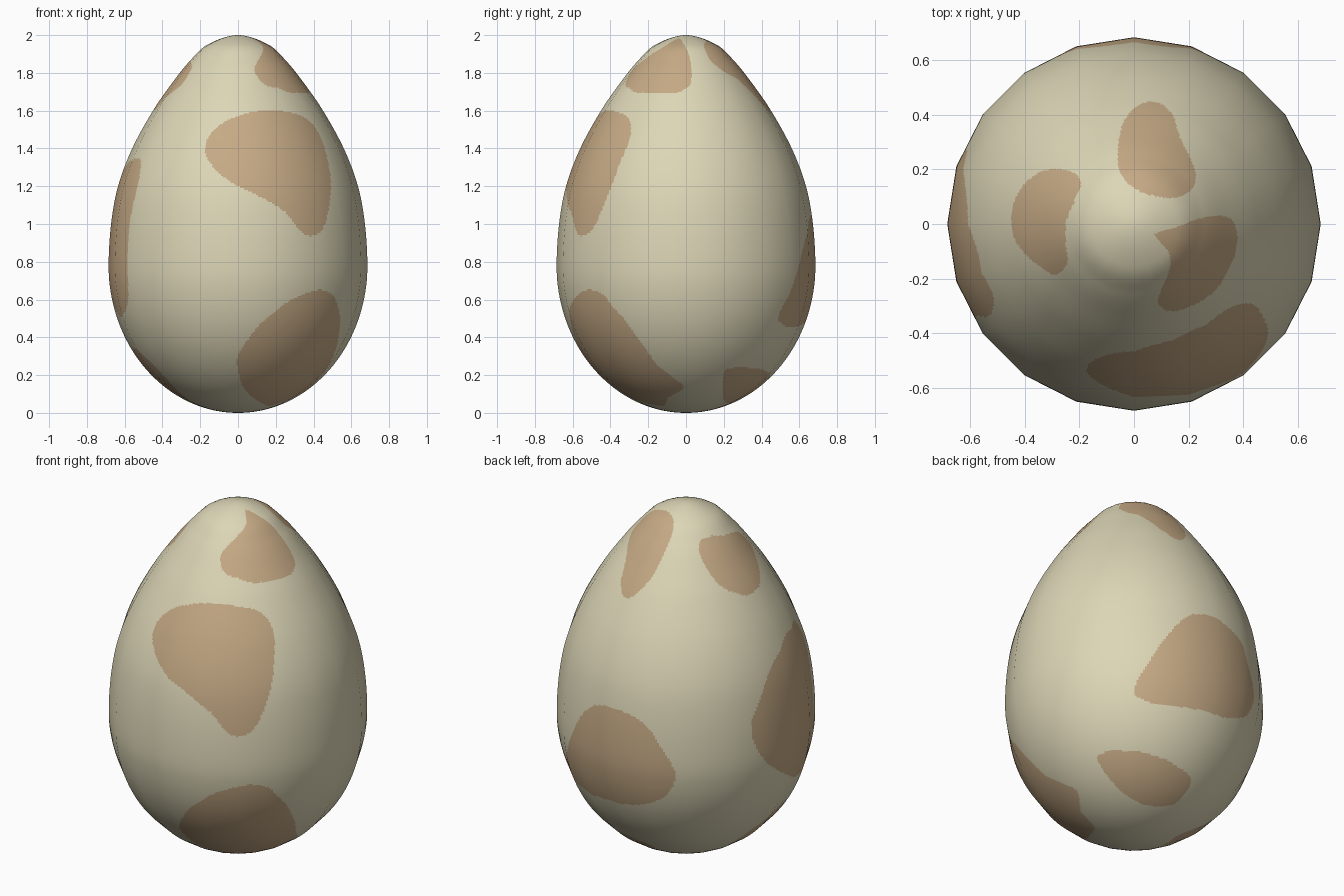
import bpy, math
from mathutils import Vector

if "Cube" in bpy.data.objects:
    bpy.data.objects.remove(bpy.data.objects["Cube"])

SIDES, SPLIT = 20, 19          # twenty flat sides, each split finely for crisp spots
STEP = 0.0095                  # row height along the profile


def catmull(a, b, c, d, t):
    return 0.5 * (2 * b + (c - a) * t + (2 * a - 5 * b + 4 * c - d) * t * t
                  + (3 * b - a - 3 * c + d) * t ** 3)


# Egg profile (radius, height): half ellipse below, pointed curve above
low = [(0.685 * math.sin(i * math.pi / 16), 0.78 - 0.78 * math.cos(i * math.pi / 16))
       for i in range(9)]
high = [(0.672, 1.0), (0.635, 1.2), (0.56, 1.4), (0.45, 1.6), (0.346, 1.75),
        (0.258, 1.86), (0.16, 1.95), (0, 2)]
pts = [Vector(p) for p in low + high]
pts = [Vector((-pts[1].x, pts[1].y))] + pts + [Vector((-pts[-2].x, pts[-2].y))]
profile = []
for i in range(1, len(pts) - 2):
    n = max(2, round((pts[i + 1] - pts[i]).length / STEP))
    profile += [catmull(*pts[i - 1:i + 3], k / n) for k in range(n)]
profile.append(pts[-2])

# Spots: smooth closed outlines, drawn seen from above, seen from the front,
# or wrapped around the side as (degrees round from +x, height)
spots = []


def spot(view, outline):
    p = [Vector(q) for q in outline]
    n = len(p)
    loop = [catmull(p[i - 1], p[i], p[(i + 1) % n], p[(i + 2) % n], k / 4)
            for i in range(n) for k in range(4)]
    xs, ys = [q.x for q in loop], [q.y for q in loop]
    spots.append((view, loop, min(xs), max(xs), min(ys), max(ys)))


spot("top", [(.08, -.035), (.16, -.01), (.24, .02), (.32, .03), (.37, 0), (.375, -.09),
             (.33, -.2), (.26, -.275), (.15, -.32), (.09, -.295), (.1, -.24),
             (.13, -.17), (.13, -.11), (.095, -.065)])
spot("top", [(-.055, .31), (-.058, .22), (-.03, .157), (.04, .113), (.14, .095),
             (.205, .12), (.227, .175), (.205, .245), (.168, .318), (.142, .4),
             (.088, .446), (.022, .438), (-.033, .384)])
spot("top", [(-.45, 0), (-.442, .073), (-.4, .15), (-.325, .197), (-.234, .194),
             (-.194, .15), (-.216, .09), (-.248, .01), (-.25, -.073), (-.245, -.146),
             (-.29, -.186), (-.343, -.157), (-.4, -.11), (-.438, -.055)])
spot("front", [(-.174, 1.383), (-.15, 1.47), (-.058, 1.547), (.09, 1.595), (.248, 1.595),
               (.37, 1.553), (.443, 1.447), (.485, 1.288), (.49, 1.155), (.459, .996),
               (.4, .938), (.327, .964), (.248, 1.065), (.116, 1.145), (-.016, 1.208),
               (-.12, 1.288)])
spot("front", [(-.005, .255), (.015, .334), (.116, .467), (.248, .578), (.38, .641),
               (.459, .647), (.517, .6), (.541, .467), (.503, .297), (.424, .175),
               (.345, .11), (.208, .048), (.14, .045), (.037, .122)])
spot("wrap", [(208, 1.335), (198, 1.34), (187, 1.32), (170, 1.21), (158, 1.02),
              (156, .915), (159.7, .79), (167, .68), (182, .56), (193.6, .504),
              (206, .57), (210, .68), (210, .89), (211, 1.075), (212.5, 1.21)])
spot("wrap", [(50, .52), (58, .7), (67, .88), (76, 1.0), (86, 1.04), (97, 1.03),
              (107, .98), (113, .88), (119, .76), (120, .68), (115, .57), (101, .49),
              (84, .47), (68, .455), (56, .465)])
spot("wrap", [(25.6, .22), (32, .24), (49, .236), (65, .22), (81, .197), (95, .172),
              (99, .119), (94, .068), (65, .05), (41, .08), (30, .14)])
spot("wrap", [(175, .27), (184, .33), (196, .34), (205, .27), (209, .19), (206, .1),
              (195, .06), (175, .05), (160, .06), (159, .12), (166, .2)])


def inside(x, y, loop):
    hit = False
    a = loop[-1]
    for b in loop:
        if (a.y > y) != (b.y > y) and x < a.x + (y - a.y) * (b.x - a.x) / (b.y - a.y):
            hit = not hit
        a = b
    return hit


def spotted(c):
    turn = math.degrees(math.atan2(c.y, c.x)) % 360
    for view, loop, x0, x1, y0, y1 in spots:
        if view == "top":
            u, v, ok = c.x, c.y, c.z > 1.2
        elif view == "front":
            u, v, ok = c.x, c.z, c.y < 0
        else:
            u, v, ok = turn, c.z, True
        if ok and x0 < u < x1 and y0 < v < y1 and inside(u, v, loop):
            return True
    return False


# Twenty-sided ring, with straight sides split into small steps
ring = []
for s in range(SIDES):
    a, b = (Vector((math.cos(2 * math.pi * k / SIDES), math.sin(2 * math.pi * k / SIDES)))
            for k in (s, s + 1))
    ring += [a.lerp(b, k / SPLIT) for k in range(SPLIT)]
N = len(ring)

# Egg shell: poles joined by rows of the ring, normals follow the rounded profile
verts, normals = [(0, 0, 0)], [(0, 0, -1)]
for i in range(1, len(profile) - 1):
    r, z = profile[i]
    t = (profile[i + 1] - profile[i - 1]).normalized()
    for d in ring:
        e = d.normalized()
        verts.append((r * d.x, r * d.y, z))
        normals.append((e.x * t.y, e.y * t.y, -t.x))
verts.append((0, 0, 2))
normals.append((0, 0, 1))
rows, last = len(profile) - 2, len(verts) - 1
faces = []
for j in range(N):
    k = (j + 1) % N
    faces.append((0, 1 + k, 1 + j))
    for i in range(rows - 1):
        o = 1 + i * N
        faces.append((o + j, o + k, o + N + k, o + N + j))
    o = 1 + (rows - 1) * N
    faces.append((o + j, o + k, last))

mesh = bpy.data.meshes.new("egg")
mesh.from_pydata(verts, [], faces)
for name, col in (("cream shell", (0.72, 0.67, 0.47, 1)),
                  ("tan spots", (0.56, 0.40, 0.235, 1))):
    m = bpy.data.materials.new(name)
    m.diffuse_color = col
    m.use_nodes = True
    m.node_tree.nodes["Principled BSDF"].inputs["Base Color"].default_value = m.diffuse_color
    mesh.materials.append(m)
for f in mesh.polygons:
    f.use_smooth = True
    f.material_index = int(spotted(f.center))
mesh.update()
mesh.normals_split_custom_set_from_vertices(normals)
egg = bpy.data.objects.new("egg", mesh)
bpy.context.collection.objects.link(egg)
